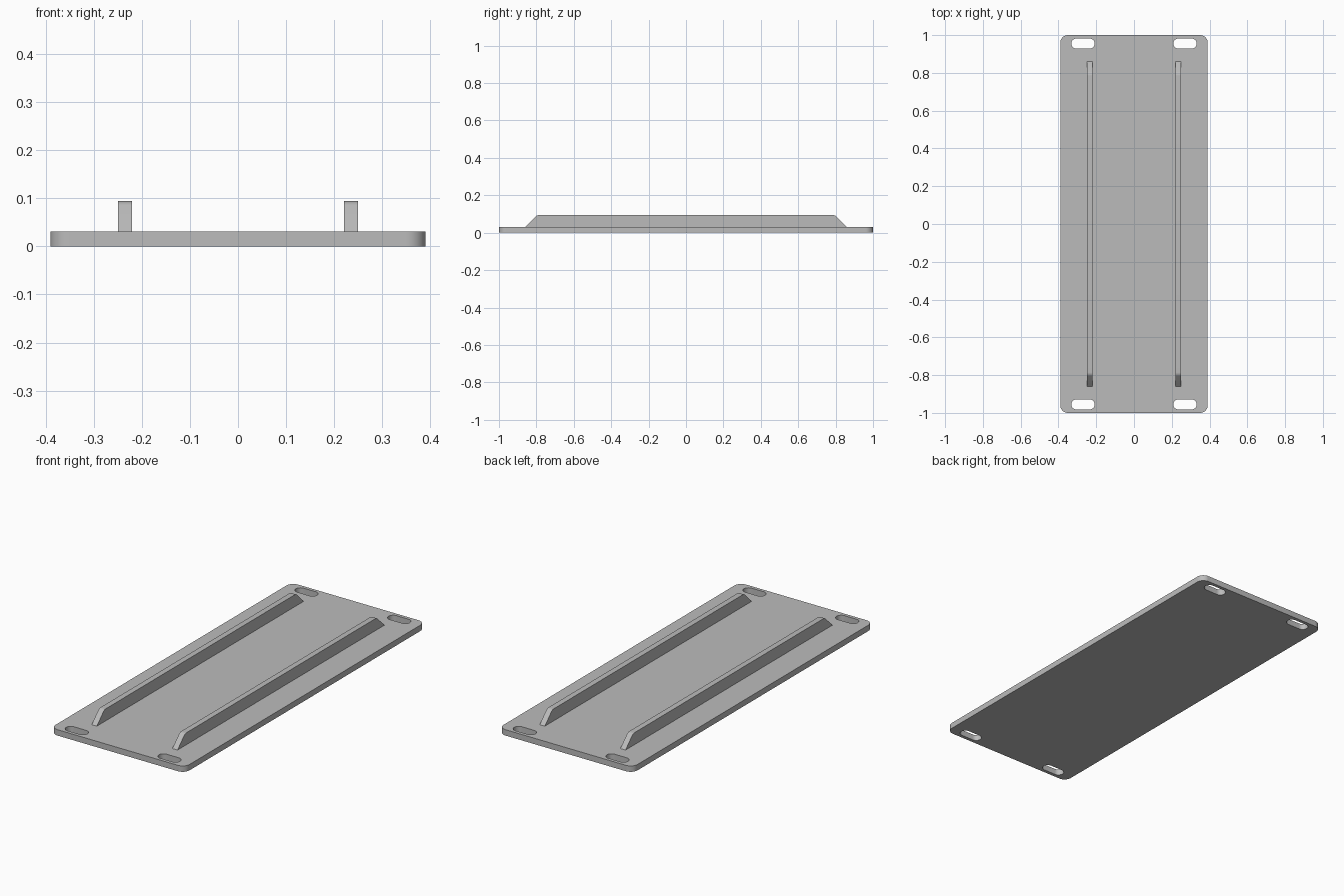
import bpy
import bmesh
from math import cos, sin, pi, tan
from mathutils import Matrix

cube = bpy.data.objects.get("Cube")
if cube:
    bpy.data.objects.remove(cube, do_unlink=True)

GREY = (0.5, 0.5, 0.5, 1)
mat = bpy.data.materials.new("plain grey")
mat.use_nodes = True
mat.diffuse_color = GREY
mat.node_tree.nodes["Principled BSDF"].inputs["Base Color"].default_value = GREY

PLATE_T, RIB_TOP = 0.031, 0.094


def rounded_rect(cx, cy, hx, hy, r, steps=10):
    """Outline of a rectangle with rounded corners."""
    pts = []
    corners = [(1, 1), (-1, 1), (-1, -1), (1, -1)]
    for i, (sx, sy) in enumerate(corners):
        for k in range(steps + 1):
            a = (i + k / steps) * pi / 2
            pts.append((cx + sx * (hx - r) + r * cos(a),
                        cy + sy * (hy - r) + r * sin(a)))
    return pts


def extruded(name, outlines, z0, z1, matrix=Matrix()):
    """Fill flat outlines (inner ones become holes), extrude, make a mesh."""
    curve = bpy.data.curves.new(name, "CURVE")
    curve.dimensions = "2D"
    curve.fill_mode = "BOTH"
    curve.extrude = (z1 - z0) / 2
    for pts in outlines:
        sp = curve.splines.new("POLY")
        sp.points.add(len(pts) - 1)
        for p, (x, y) in zip(sp.points, pts):
            p.co = (x, y, 0, 1)
        sp.use_cyclic_u = True
    tmp = bpy.data.objects.new(name + "_outline", curve)
    bpy.context.collection.objects.link(tmp)
    graph = bpy.context.evaluated_depsgraph_get()
    mesh = bpy.data.meshes.new_from_object(tmp.evaluated_get(graph))
    bpy.data.objects.remove(tmp, do_unlink=True)

    bm = bmesh.new()
    bm.from_mesh(mesh)
    bmesh.ops.remove_doubles(bm, verts=bm.verts, dist=0.0001)
    bmesh.ops.translate(bm, verts=bm.verts, vec=(0, 0, (z0 + z1) / 2))
    bm.transform(matrix)
    bmesh.ops.recalc_face_normals(bm, faces=bm.faces)
    bm.to_mesh(mesh)
    bm.free()

    mesh.name = name
    mesh.materials.clear()
    mesh.materials.append(mat)
    obj = bpy.data.objects.new(name, mesh)
    bpy.context.collection.objects.link(obj)
    bpy.ops.object.select_all(action="DESELECT")
    obj.select_set(True)
    bpy.context.view_layer.objects.active = obj
    bpy.ops.object.shade_smooth_by_angle(angle=pi / 6)
    return obj


# Base plate with a mounting slot near each corner
slots = [rounded_rect(sx * 0.27, sy * 0.955, 0.062, 0.027, 0.0269)
         for sx in (-1, 1) for sy in (-1, 1)]
extruded("base_plate", [rounded_rect(0, 0, 0.39, 1, 0.04)] + slots, 0, PLATE_T)

# Rib side profile (y, z): sloped ends blending into the top by a small arc
radius = 0.03
shoulder = 0.86 - (RIB_TOP - PLATE_T)
arc_y = shoulder - radius * tan(pi / 8)
end = [(arc_y + radius * sin(a), RIB_TOP - radius + radius * cos(a))
       for a in (pi / 4 * k / 6 for k in range(7))]
end.append((0.86, PLATE_T))
profile = end + [(-y, z) for y, z in reversed(end)]

# Two long ribs; the matrix stands the profile up, with thickness along x
stand = Matrix(((0, 0, 1, 0), (1, 0, 0, 0), (0, 1, 0, 0), (0, 0, 0, 1)))
for name, x in (("left_rib", 0.235), ("right_rib", -0.235)):
    extruded(name, [profile], x - 0.015, x + 0.015, stand)
